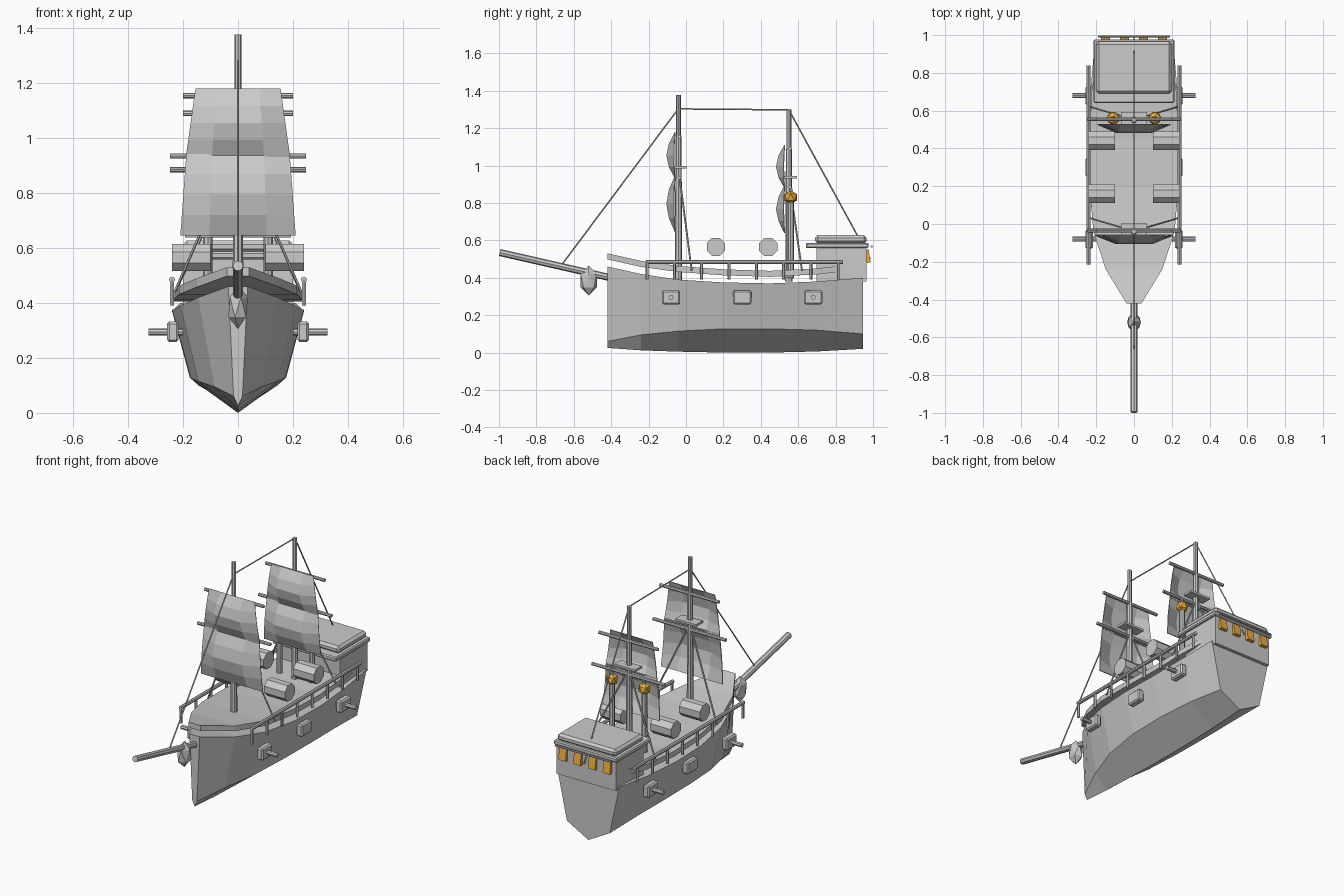
import bpy, bmesh, math
from mathutils import Vector

if "Cube" in bpy.data.objects:
    bpy.data.objects.remove(bpy.data.objects["Cube"])

def make(name, verts, faces):
    me = bpy.data.meshes.new(name)
    me.from_pydata(verts, [], faces)
    bm = bmesh.new()
    bm.from_mesh(me)
    bmesh.ops.recalc_face_normals(bm, faces=bm.faces)
    bm.to_mesh(me)
    bm.free()
    ob = bpy.data.objects.new(name, me)
    bpy.context.collection.objects.link(ob)
    return ob

def loft(name, rings):
    """Closed solid skinned through equal-length rings, capped at the ends."""
    n = len(rings[0])
    verts = [v for r in rings for v in r]
    faces = [(i*n+j, i*n+(j+1) % n, (i+1)*n+(j+1) % n, (i+1)*n+j)
             for i in range(len(rings)-1) for j in range(n)]
    faces += [tuple(range(n)), tuple(range((len(rings)-1)*n, len(rings)*n))]
    return make(name, verts, faces)

def box(name, c, s, bevel=0, rx=0):
    bpy.ops.mesh.primitive_cube_add(size=1, location=c, rotation=(rx, 0, 0))
    ob = bpy.context.object
    ob.name = name
    ob.scale = s
    bpy.ops.object.transform_apply(location=False, rotation=False, scale=True)
    if bevel:
        m = ob.modifiers.new("bevel", 'BEVEL')
        m.width, m.segments = bevel, 1
    return ob

def rod(name, a, b, r, r2=None, sides=8):
    a, b = Vector(a), Vector(b)
    d = b - a
    bpy.ops.mesh.primitive_cone_add(vertices=sides, radius1=r, radius2=r if r2 is None else r2,
                                    depth=d.length, location=(a+b)/2)
    ob = bpy.context.object
    ob.name = name
    ob.rotation_euler = d.to_track_quat('Z', 'Y').to_euler()
    return ob

def ball(name, c, s):
    bpy.ops.mesh.primitive_ico_sphere_add(subdivisions=1, radius=1, location=c)
    ob = bpy.context.object
    ob.name = name
    ob.scale = s
    return ob

orange = bpy.data.materials.new("lamp_orange")
orange.diffuse_color = (0.85, 0.42, 0.05, 1)
orange.use_nodes = True
orange.node_tree.nodes["Principled BSDF"].inputs["Base Color"].default_value = orange.diffuse_color

# Hull: y, top half width, chine half width, top z, chine z, keel z
stations = [(-.42, .035, .016, .46, .06, .025), (-.24, .145, .085, .42, .095, .012),
            (-.04, .21, .145, .39, .115, .005), (.2, .24, .172, .375, .127, 0),
            (.45, .24, .175, .37, .127, 0), (.7, .23, .165, .38, .12, .006),
            (.945, .21, .145, .40, .10, .02)]
loft("hull", [[(0, y, k), (c, y, zc), (w, y, zt), (-w, y, zt), (-c, y, zc)]
              for y, w, c, zt, zc, k in stations])

# Raised deck following the sheer: y, half width, top z
deck = [(-.42, .04, .53), (-.24, .15, .49), (-.04, .215, .463), (.2, .235, .445),
        (.45, .235, .437), (.7, .225, .45), (.9, .19, .472)]
loft("deck", [[(-w, y, z-.032), (w, y, z-.032), (w, y, z), (-w, y, z)] for y, w, z in deck])

# Stern cabin with stepped roof
box("cabin", (0, .832, .475), (.40, .266, .19))
box("roof_trim", (0, .808, .573), (.43, .335, .028), .006)
box("roof", (0, .828, .605), (.40, .275, .045), .014)
rod("window_hood", (-.19, .993, .567), (.19, .993, .567), .006)
for x in (-.15, -.05, .05, .15):
    box("stern_window", (x, .972, .515), (.048, .02, .07), 0, .15).data.materials.append(orange)

# Bowsprit and figurehead
rod("bowsprit", (0, -.996, .535), (0, -.38, .395), .019)
ball("figurehead", (0, -.52, .385), (.04, .052, .08))

# Side fittings, both sides
for s in (-1, 1):
    rod("side_rail", (s*.24, -.215, .485), (s*.24, .84, .485), .011)
    for i in range(8):
        y = -.208 + i*.146
        rod("rail_post", (s*.24, y, .39), (s*.24, y, .485), .008, sides=6)
    for y in (-.08, .30, .68):
        box("gun_port", (s*.237, y, .295), (.042, .098, .074), .008)
        if y != .30:
            rod("cannon", (s*.2, y, .295), (s*.325, y, .295), .013)
    for y in (.16, .44):
        b = rod("barrel", (s*.10, y, .565), (s*.24, y, .565), .053)
        b.rotation_euler.rotate_axis('Z', math.pi/8)
    # Lantern on its post
    rod("lantern_post", (s*.11, .56, .40), (s*.11, .56, .81), .017)
    rod("lantern_cap", (s*.11, .56, .85), (s*.11, .56, .89), .012, .006)
    ball("lantern", (s*.11, .56, .83), (.038,)*3).data.materials.append(orange)

def sail(name, y0, z1, z0, w1, w0, belly):
    cols, rows = (-1, -.5, .5, 1), 4
    verts = []
    for i in range(rows+1):
        t = i/rows
        w = w1 + (w0-w1)*t
        for c in cols:
            k = 1 if abs(c) < 1 else .12
            verts.append((c*w, y0 - belly*k*math.sin(math.pi*t), z1 + (z0-z1)*t))
    faces = [(i*4+j, i*4+j+1, i*4+j+5, i*4+j+4) for i in range(rows) for j in range(3)]
    ob = make(name, verts, faces)
    ob.modifiers.new("thickness", 'SOLIDIFY').thickness = .004

# Masts: y, lower top, tip, yard heights, platform z, sail heights, sail width scale
for y, zl, zt, yards, zp, sz, k in (
        (-.04, 1.16, 1.377, (1.155, .935), .99, (1.18, .93, .645), 1),
        (.55, 1.09, 1.30, (1.09, .885), .938, (1.11, .88, .64), .92)):
    rod("lower_mast", (0, y, .38), (0, y, zl), .02, .016)
    rod("top_mast", (0, y, zl-.05), (0, y, zt), .013)
    rod("upper_yard", (-.2, y+.005, yards[0]), (.2, y+.005, yards[0]), .01)
    rod("lower_yard", (-.247, y+.005, yards[1]), (.247, y+.005, yards[1]), .01)
    box("mast_platform", (0, y+.01, zp), (.14, .065, .013))
    sail("upper_sail", y-.02, sz[0], sz[1], .155*k, .19*k, .045)
    sail("lower_sail", y-.02, sz[1]+.015, sz[2], .188*k, .21*k, .045)
    for s in (-1, 1):
        rod("shroud", (s*.01, y+.005, yards[1]+.01), (s*.23, y+.07, .44), .005, sides=6)

# Stays
for a, b in (((0, -.66, .475), (0, -.04, 1.305)), ((0, -.04, 1.303), (0, .55, 1.298)),
             ((0, .55, 1.298), (0, .985, .50))):
    rod("stay", a, b, .004, sides=6)
